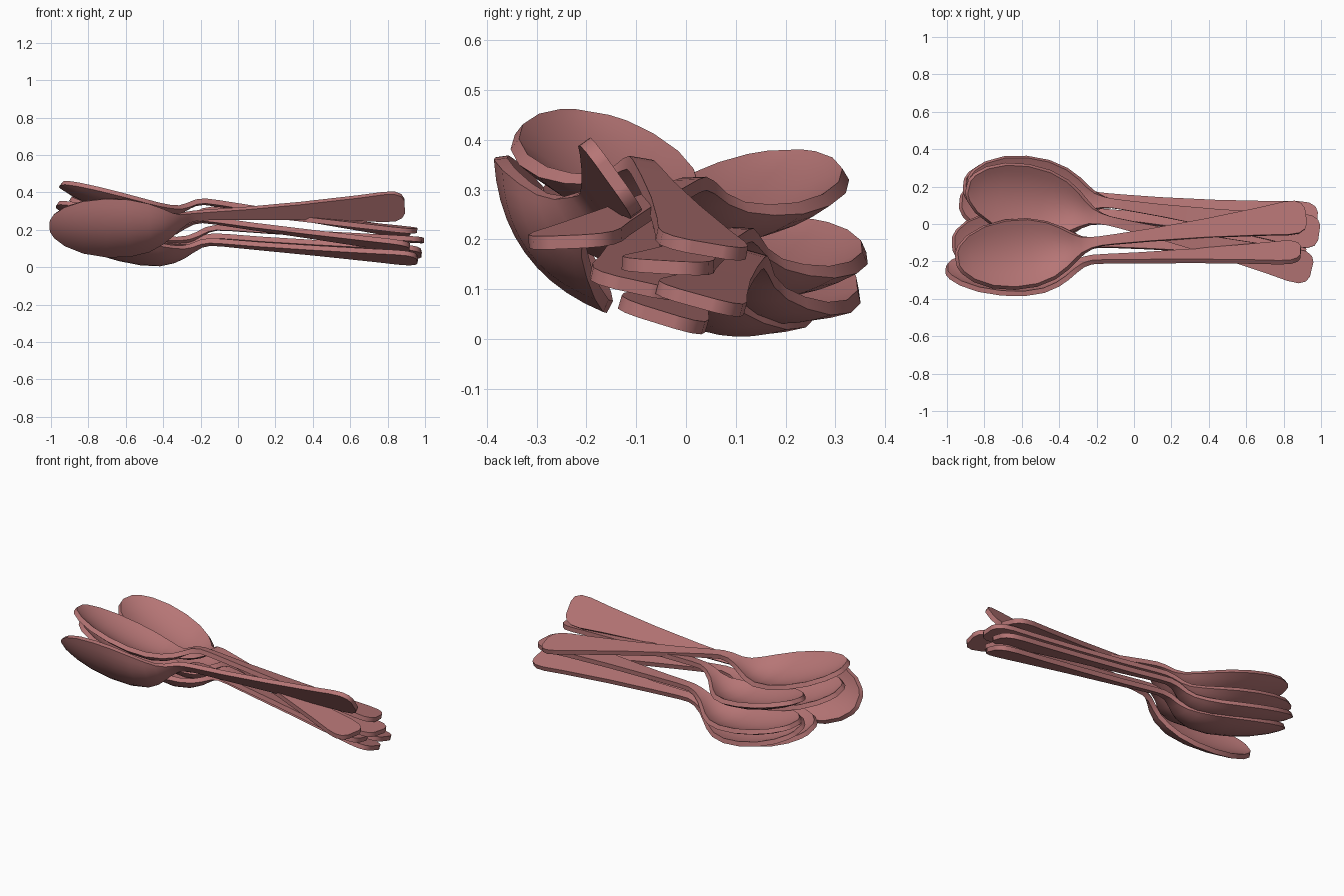
import bpy
import bmesh
from mathutils import Vector, Matrix

cube = bpy.data.objects.get("Cube")
if cube:
    bpy.data.objects.remove(cube, do_unlink=True)

# Single dusty rose material
rose = bpy.data.materials.new("dusty_rose")
rose.use_nodes = True
COLOR = (0.47, 0.18, 0.18, 1)
rose.diffuse_color = COLOR
rose.node_tree.nodes["Principled BSDF"].inputs["Base Color"].default_value = COLOR

# Stations along a spoon: position, half width, height, bowl depth
STATIONS = [
    (-.94, .035, -.026, 0), (-.92, .07, -.029, .009), (-.865, .118, -.038, .024),
    (-.77, .16, -.052, .041), (-.65, .18, -.067, .052), (-.53, .175, -.079, .055),
    (-.43, .146, -.084, .049), (-.36, .105, -.079, .035), (-.31, .067, -.067, .018),
    (-.27, .042, -.045, .006), (-.22, .029, -.014, 0), (-.17, .025, 0, 0),
    (-.1, .026, .002, 0), (.1, .033, 0, 0), (.4, .05, 0, 0), (.7, .075, 0, 0),
    (.84, .09, 0, 0), (.9, .088, 0, 0), (.935, .07, 0, 0), (.95, .04, 0, 0),
]
ACROSS = 10
HALF_LENGTH = 0.95


def spoon_mesh():
    """Loft the dished upper surface of a spoon through the stations."""
    bm = bmesh.new()
    rows = []
    for x, width, height, depth in STATIONS:
        row = []
        for i in range(ACROSS + 1):
            v = 2 * i / ACROSS - 1
            row.append(bm.verts.new((x, v * width, height - depth * (1 - v * v))))
        rows.append(row)
    for near, far in zip(rows, rows[1:]):
        for i in range(ACROSS):
            bm.faces.new((near[i], far[i], far[i + 1], near[i + 1]))
    mesh = bpy.data.meshes.new("spoon")
    bm.to_mesh(mesh)
    bm.free()
    mesh.materials.append(rose)
    return mesh


def place_spoon(name, tip, end, roll):
    """Lay a spoon along the line from bowl tip to handle end, rolled about it."""
    tip, end = Vector(tip), Vector(end)
    along = (end - tip).normalized()
    side = Vector((0, 0, 1)).cross(along).normalized()
    up = along.cross(side)
    frame = Matrix((along, side, up)).transposed().to_4x4()
    obj = bpy.data.objects.new(name, spoon_mesh())
    bpy.context.collection.objects.link(obj)
    middle = end - along * HALF_LENGTH
    obj.matrix_world = Matrix.Translation(middle) @ frame @ Matrix.Rotation(roll, 4, 'X')
    shell = obj.modifiers.new("thickness", 'SOLIDIFY')
    shell.thickness = 0.027
    shell.offset = -1
    shell.use_even_offset = True
    bpy.ops.object.select_all(action='DESELECT')
    obj.select_set(True)
    bpy.context.view_layer.objects.active = obj
    bpy.ops.object.modifier_apply(modifier=shell.name)
    bpy.ops.object.shade_smooth_by_angle(angle=0.7)


# The pile of spoons: bowl tip, handle end, roll
PILE = {
    "top_front_spoon": ((-.94, -.183, .482), (.92, .045, .193), -.17),
    "top_back_spoon": ((-.875, .194, .405), (.95, -.243, .208), .04),
    "middle_back_spoon": ((-.89, .222, .27), (.99, -.048, .158), -.06),
    "lower_back_spoon": ((-.89, .218, .232), (.98, .025, .09), -.27),
    "bottom_spoon": ((-.92, .13, .21), (.96, -.05, .057), -.3),
    "middle_front_spoon": ((-.965, -.095, .372), (.92, -.1, .118), -.22),
    "leaning_front_spoon": ((-1, -.208, .248), (.89, -.138, .335), -.95),
}
for name, (tip, end, roll) in PILE.items():
    place_spoon(name, tip, end, roll)
